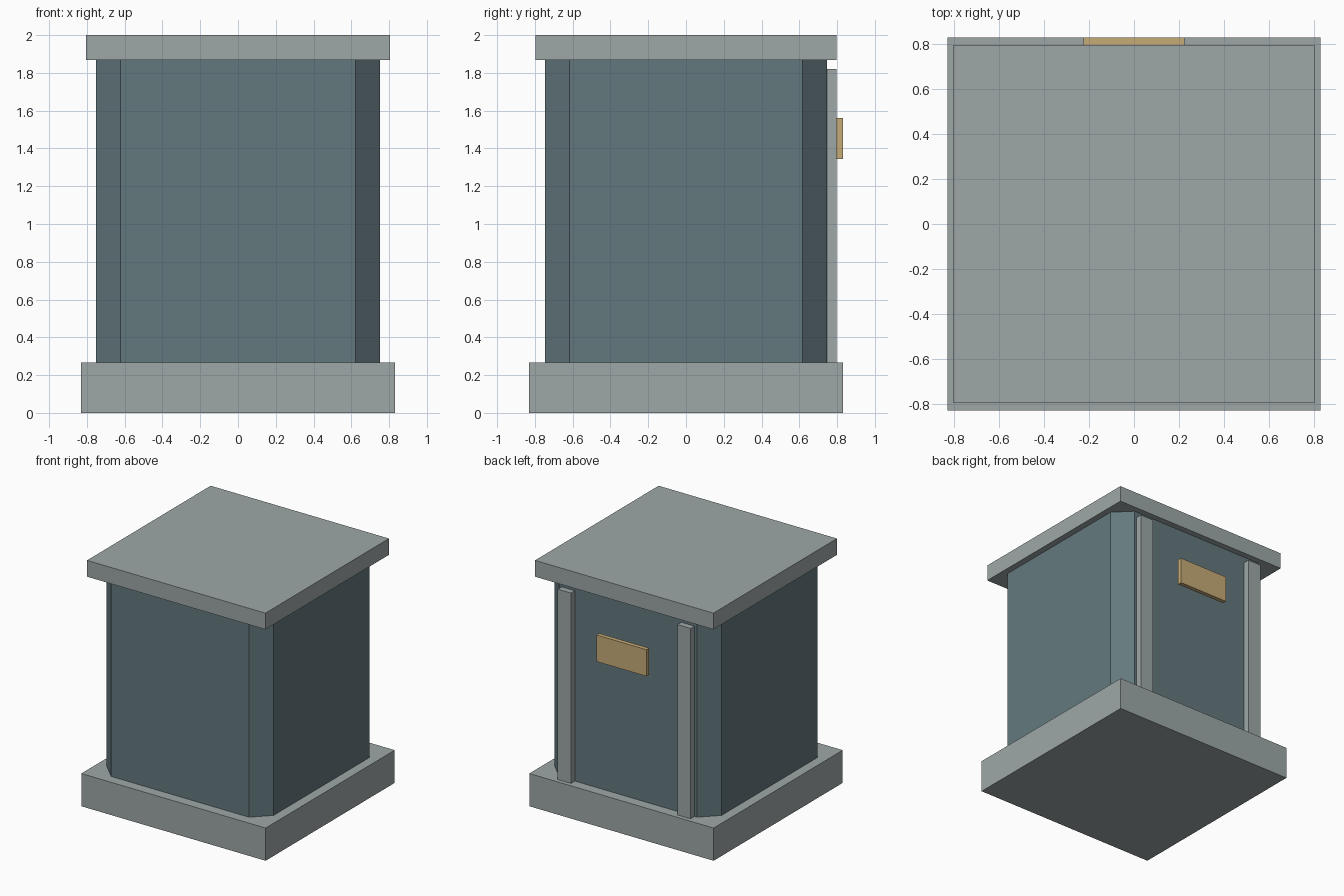
import bpy
import bmesh
from mathutils import Matrix, Vector

cube = bpy.data.objects.get("Cube")
if cube:
    bpy.data.objects.remove(cube, do_unlink=True)


def make_material(name, color):
    mat = bpy.data.materials.new(name)
    mat.use_nodes = True
    mat.diffuse_color = (*color, 1)
    mat.node_tree.nodes["Principled BSDF"].inputs["Base Color"].default_value = (*color, 1)
    return mat


stone = make_material("stone grey", (0.342, 0.386, 0.386))
teal = make_material("slate teal", (0.127, 0.191, 0.209))
brass = make_material("dull brass", (0.565, 0.413, 0.188))


def box(name, low, high, mat, chamfer=0):
    """Flat-shaded box between two corners, with optional chamfered upright edges."""
    low, high = Vector(low), Vector(high)
    bm = bmesh.new()
    bmesh.ops.create_cube(bm, size=1)
    place = Matrix.Translation((low + high) / 2) @ Matrix.Diagonal((*(high - low), 1))
    bm.transform(place)
    if chamfer:
        uprights = [e for e in bm.edges
                    if abs(e.verts[0].co.z - e.verts[1].co.z) > 0.1]
        bmesh.ops.bevel(bm, geom=uprights, offset=chamfer, segments=1, affect='EDGES')
    mesh = bpy.data.meshes.new(name)
    bm.to_mesh(mesh)
    bm.free()
    mesh.materials.append(mat)
    obj = bpy.data.objects.new(name, mesh)
    bpy.context.collection.objects.link(obj)
    return obj


base_top, cap_bottom = 0.267, 1.867
body_back, strip_back, base_half = 0.747, 0.797, 0.832

# Plinth, chamfered body and overhanging cap
box("base_slab", (-base_half, -base_half, 0), (base_half, base_half, base_top), stone)
box("body", (-0.753, -body_back, base_top), (0.753, body_back, cap_bottom), teal, chamfer=0.13)
box("cap_slab", (-0.805, -strip_back, cap_bottom), (0.805, strip_back, 2), stone)

# Upright strips on the back
for side, x in (("left", 0.54), ("right", -0.54)):
    box(side + "_back_strip", (x - 0.06, body_back, base_top),
        (x + 0.06, strip_back, 1.82), stone)

# Plaque standing proud of the back
box("back_plaque", (-0.225, strip_back, 1.343), (0.225, base_half, 1.56), brass)
